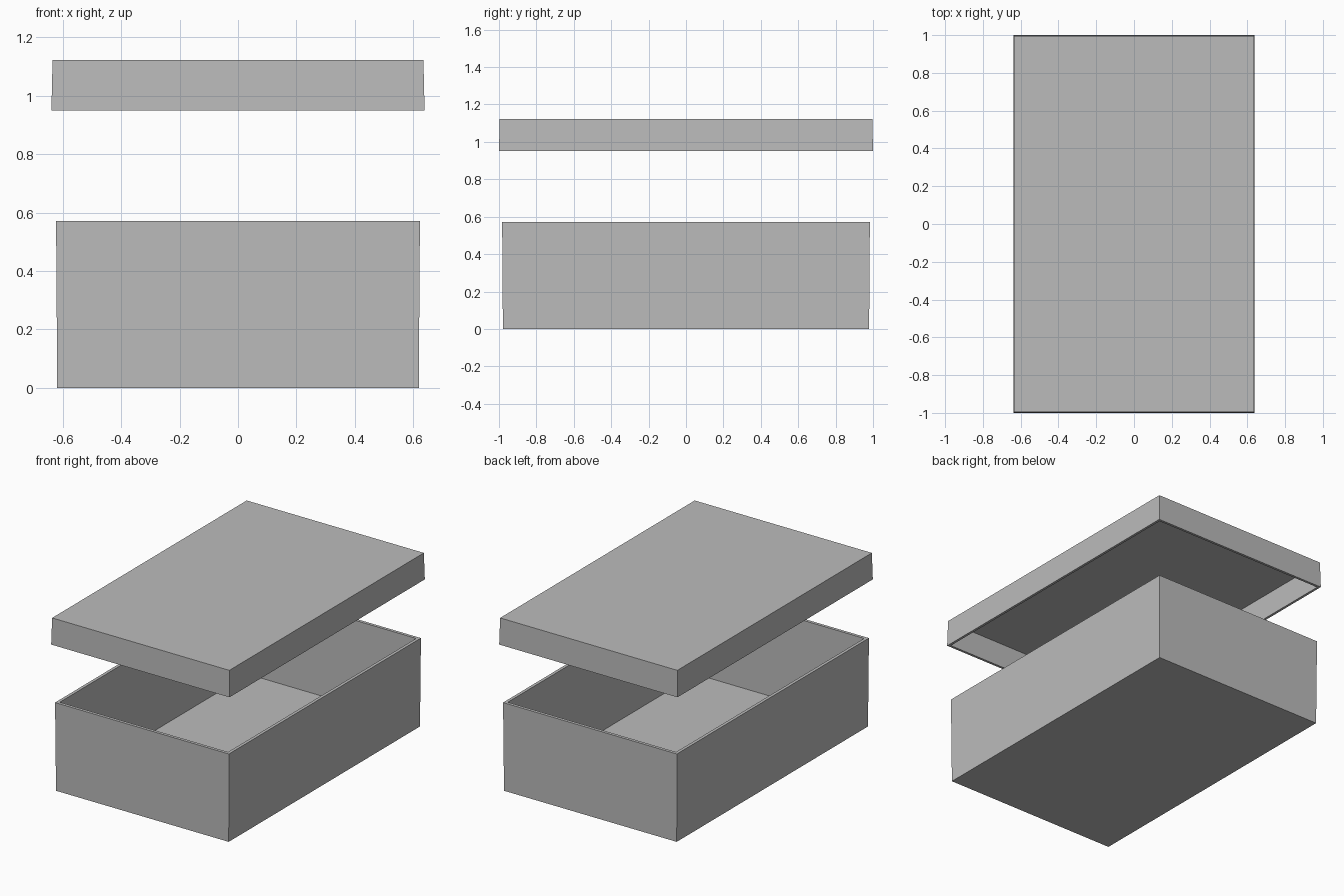
import bpy
import bmesh

if "Cube" in bpy.data.objects:
    bpy.data.objects.remove(bpy.data.objects["Cube"])

# Mid-dark grey board shared by both parts
grey = bpy.data.materials.new("grey_board")
grey.diffuse_color = (0.5, 0.5, 0.5, 1.0)
grey.use_nodes = True
grey.node_tree.nodes["Principled BSDF"].inputs["Base Color"].default_value = grey.diffuse_color


def open_tray(name, closed, opening, z_closed, z_open, wall, panel):
    """Tapered rectangular shell: closed at z_closed, open at z_open."""
    bm = bmesh.new()
    step = panel if z_open > z_closed else -panel
    # Ring order: outer closed end, outer rim, inner rim, inner closed end
    sections = [
        (closed, 0, z_closed),
        (opening, 0, z_open),
        (opening, wall, z_open),
        (closed, wall, z_closed + step),
    ]
    rings = []
    for (hx, hy), inset, z in sections:
        x, y = hx - inset, hy - inset
        rings.append([bm.verts.new((sx * x, sy * y, z))
                      for sx, sy in ((-1, -1), (1, -1), (1, 1), (-1, 1))])
    for a, b in zip(rings, rings[1:]):
        for i in range(4):
            j = (i + 1) % 4
            bm.faces.new((a[i], a[j], b[j], b[i]))
    bm.faces.new(rings[0])
    bm.faces.new(rings[-1])
    bmesh.ops.recalc_face_normals(bm, faces=bm.faces)
    mesh = bpy.data.meshes.new(name)
    bm.to_mesh(mesh)
    bm.free()
    mesh.materials.append(grey)
    obj = bpy.data.objects.new(name, mesh)
    bpy.context.collection.objects.link(obj)
    return obj


# Box base, flaring slightly towards its open top
open_tray("box_base", (0.619, 0.979), (0.623, 0.983), 0.0, 0.572, 0.02, 0.02)

# Lid hovering above, flaring slightly towards its open underside
open_tray("box_lid", (0.635, 0.996), (0.639, 1.0), 1.122, 0.95, 0.016, 0.016)
